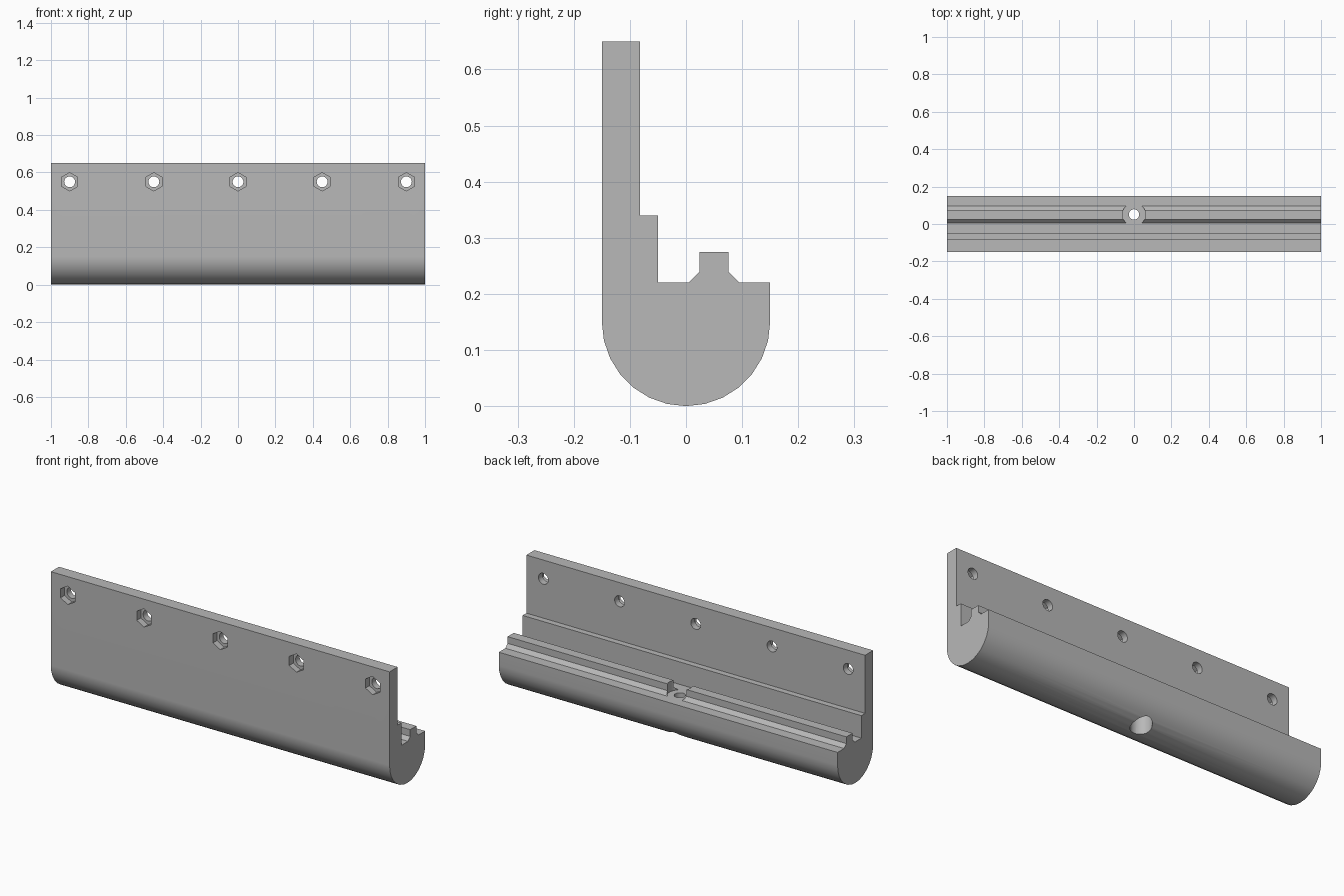
import bpy
import bmesh
from math import cos, sin, pi
from mathutils import Matrix

default_cube = bpy.data.objects.get("Cube")
if default_cube:
    bpy.data.objects.remove(default_cube, do_unlink=True)

# Single grey material
grey = bpy.data.materials.new("light grey")
grey.use_nodes = True
colour = (0.48, 0.48, 0.48, 1)
grey.diffuse_color = colour
grey.node_tree.nodes["Principled BSDF"].inputs["Base Color"].default_value = colour


def add_object(name, bm):
    bmesh.ops.recalc_face_normals(bm, faces=bm.faces)
    mesh = bpy.data.meshes.new(name)
    bm.to_mesh(mesh)
    bm.free()
    mesh.materials.append(grey)
    obj = bpy.data.objects.new(name, mesh)
    bpy.context.collection.objects.link(obj)
    return obj


def prism_cutter(name, radius, start, end, axis, sides=32):
    """Closed prism between two points along the y or z axis."""
    bm = bmesh.new()
    length = end[1] - start[1] if axis == "Y" else end[2] - start[2]
    bmesh.ops.create_cone(bm, cap_ends=True, segments=sides,
                          radius1=radius, radius2=radius, depth=length)
    if axis == "Y":
        bmesh.ops.rotate(bm, verts=bm.verts, matrix=Matrix.Rotation(pi / 2, 3, "X"))
    middle = [(a + b) / 2 for a, b in zip(start, end)]
    bmesh.ops.translate(bm, verts=bm.verts, vec=middle)
    cutter = add_object(name, bm)
    cutter.hide_render = True
    return cutter


# Rail body: tall plate, step, channel, ridge and rounded underside
half, arc_steps = 0.15, 14
profile = [(-half, 0.65), (-0.082, 0.65), (-0.082, 0.34), (-0.05, 0.34),
           (-0.05, 0.22), (0.005, 0.22), (0.024, 0.239), (0.024, 0.275),
           (0.076, 0.275), (0.076, 0.239), (0.095, 0.22), (half, 0.22)]
profile += [(half * cos(pi * i / arc_steps), half - half * sin(pi * i / arc_steps))
            for i in range(arc_steps + 1)]
bm = bmesh.new()
end_face = bm.faces.new([bm.verts.new((-1, y, z)) for y, z in profile])
extruded = bmesh.ops.extrude_face_region(bm, geom=[end_face])["geom"]
bmesh.ops.translate(bm, vec=(2, 0, 0),
                    verts=[v for v in extruded if isinstance(v, bmesh.types.BMVert)])
body = add_object("clamp_rail", bm)

# Bolt holes with hexagonal nut pockets on the front
cutters = []
for x in (-0.9, -0.45, 0, 0.45, 0.9):
    cutters.append(prism_cutter("bolt_hole", 0.029, (x, -0.3, 0.55), (x, 0, 0.55), "Y"))
    cutters.append(prism_cutter("nut_pocket", 0.049, (x, -0.2, 0.55), (x, -0.116, 0.55), "Y", 6))

# Vertical hole through the ridge, widened at the top and underneath
y = 0.051
cutters.append(prism_cutter("centre_hole", 0.028, (0, y, -0.1), (0, y, 0.4), "Z"))
cutters.append(prism_cutter("ridge_gap", 0.062, (0, y, 0.22), (0, y, 0.4), "Z"))
cutters.append(prism_cutter("lower_bore", 0.052, (0, y, -0.1), (0, y, 0.12), "Z"))

bpy.ops.object.select_all(action="DESELECT")
body.select_set(True)
bpy.context.view_layer.objects.active = body
for cutter in cutters:
    cut = body.modifiers.new(cutter.name, "BOOLEAN")
    cut.operation = "DIFFERENCE"
    cut.solver = "EXACT"
    cut.object = cutter
    bpy.ops.object.modifier_apply(modifier=cut.name)
    bpy.data.objects.remove(cutter, do_unlink=True)

# Smooth the curves while keeping flat faces even
bpy.ops.object.shade_smooth_by_angle(angle=pi / 6)
weighted = body.modifiers.new("even_shading", "WEIGHTED_NORMAL")
weighted.keep_sharp = True
